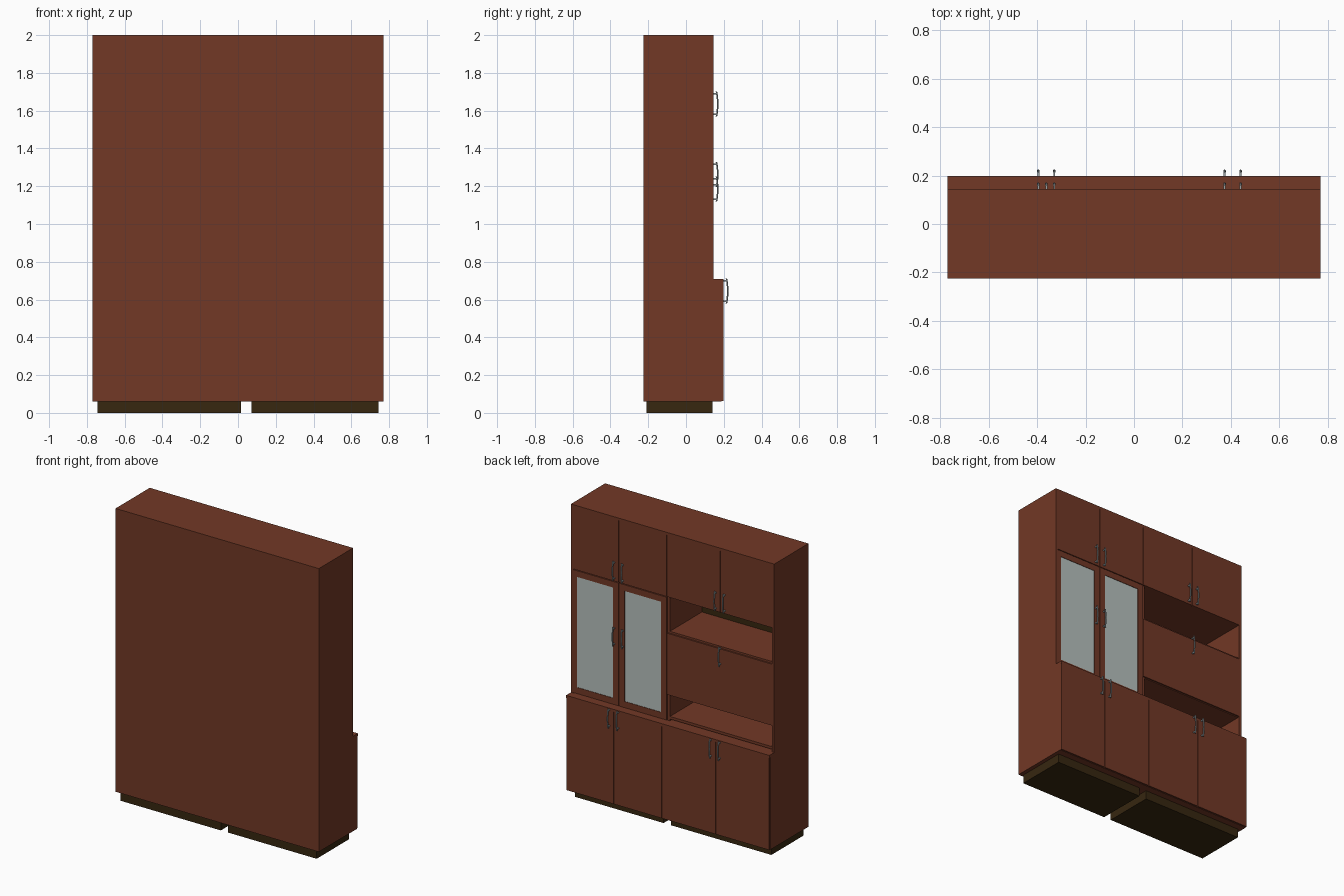
import bpy, bmesh, math
from mathutils import Vector

if "Cube" in bpy.data.objects:
    bpy.data.objects.remove(bpy.data.objects["Cube"])


def material(name, rgb):
    m = bpy.data.materials.new(name)
    m.diffuse_color = (*rgb, 1)
    m.use_nodes = True
    m.node_tree.nodes["Principled BSDF"].inputs["Base Color"].default_value = m.diffuse_color
    return m


WOOD = material("red_brown_wood", (0.168, 0.040, 0.019))
DARK = material("dark_olive_brown", (0.038, 0.020, 0.005))
GLASS = material("pale_grey_glass", (0.47, 0.53, 0.51))
METAL = material("grey_metal", (0.32, 0.36, 0.37))


def finish(name, bm, mat):
    bmesh.ops.recalc_face_normals(bm, faces=bm.faces)
    me = bpy.data.meshes.new(name)
    bm.to_mesh(me)
    bm.free()
    me.materials.append(mat)
    ob = bpy.data.objects.new(name, me)
    bpy.context.collection.objects.link(ob)
    return ob


def add_box(bm, x0, x1, y0, y1, z0, z1):
    vs = bmesh.ops.create_cube(bm, size=1)["verts"]
    for v in vs:
        v.co = Vector((x0 if v.co.x < 0 else x1, y0 if v.co.y < 0 else y1,
                       z0 if v.co.z < 0 else z1))


def box(name, x0, x1, y0, y1, z0, z1, mat=WOOD):
    bm = bmesh.new()
    add_box(bm, x0, x1, y0, y1, z0, z1)
    return finish(name, bm, mat)


W, MID, T = 0.77, 0.045, 0.018     # half width, dividing line, board thickness
BACK, UP, LOW = -0.225, 0.135, 0.188   # back, upper and lower carcass fronts
UP_D, LOW_D = 0.145, 0.198         # door fronts
BASE, COUNTER, TOP = 0.06, 0.71, 2.0
G = 0.002                          # half gap between doors

# Carcass boards
box("back_panel", -W, W, BACK, BACK + 0.01, BASE, TOP)
box("top_board", -W, W, BACK, UP_D, TOP - T, TOP)
box("bottom_board", -W, W, BACK, LOW, BASE, BASE + T)
box("counter_board", -W, W, BACK, LOW_D, COUNTER - T, COUNTER)
for name, x in (("left_side", -W), ("right_side", W - T),
                ("divider_left", MID - T), ("divider_right", MID)):
    box(name + "_upper", x, x + T, BACK, UP_D if "side" in name else UP, COUNTER, TOP)
    box(name + "_lower", x, x + T, BACK, LOW, BASE, COUNTER)

# Inner shelves
for i, z in enumerate((0.722, 0.885, 1.305, 1.56)):
    box(f"open_side_shelf_{i}", -W + T, MID - T, BACK, UP, z, z + T)
box("glass_side_shelf", MID + T, W - T, BACK, UP, 1.54, 1.54 + T)
# Dark linings at the back of the two open niches
for i, (z0, z1) in enumerate(((0.74, 0.885), (1.323, 1.56))):
    box(f"niche_lining_{i}", -W + T, MID - T, BACK + 0.01, BACK + 0.014, z0, z1, DARK)

# Plinths
box("plinth_left", -0.745, 0.017, -0.21, 0.14, 0, BASE, DARK)
box("plinth_right", 0.072, 0.743, -0.21, 0.14, 0, BASE, DARK)


def framed_door(name, x0, x1, z0, z1, f=0.042):
    bm = bmesh.new()
    add_box(bm, x0, x0 + f, UP, UP_D, z0, z1)
    add_box(bm, x1 - f, x1, UP, UP_D, z0, z1)
    add_box(bm, x0 + f, x1 - f, UP, UP_D, z0, z0 + f)
    add_box(bm, x0 + f, x1 - f, UP, UP_D, z1 - f, z1)
    finish(name + "_frame", bm, WOOD)
    box(name + "_pane", x0 + f, x1 - f, UP + 0.002, UP_D - 0.003, z0 + f, z1 - f, GLASS)


def handle(name, x, y, z):
    """Bowed vertical bar on two round posts, centred at height z."""
    bm = bmesh.new()
    n, half, rings = 8, 0.066, []
    for i in range(n + 1):
        t = -1 + 2 * i / n
        yc = y + 0.016 + 0.007 * (1 - t * t)
        rings.append([bm.verts.new((x + 0.005 * math.cos(a), yc + 0.004 * math.sin(a), z + half * t))
                      for a in [k * math.tau / 8 for k in range(8)]])
    for a, b in zip(rings, rings[1:]):
        for k in range(8):
            bm.faces.new((a[k], a[(k + 1) % 8], b[(k + 1) % 8], b[k]))
    bm.faces.new(rings[0])
    bm.faces.new(rings[-1])
    for s in (-1, 1):
        add_box(bm, x - 0.004, x + 0.004, y - 0.002, y + 0.018,
                z + s * 0.054 - 0.004, z + s * 0.054 + 0.004)
    finish(name, bm, METAL)


# Door pairs, with handles beside each pair's meeting line
for side, a, b in (("open_side", -W, MID), ("glass_side", MID, W)):
    c = (a + b) / 2
    for leaf, x0, x1, hx in (("a", a, c, c - 0.033), ("b", c, b, c + 0.033)):
        tag = f"{side}_{leaf}"
        x0, x1 = x0 + G, x1 - G
        box(f"top_door_{tag}", x0, x1, UP, UP_D, 1.56, TOP - 0.012)
        box(f"base_door_{tag}", x0, x1, LOW, LOW_D, BASE + 0.002, COUNTER - 0.003)
        handle(f"top_handle_{tag}", hx, UP_D, 1.635)
        handle(f"base_handle_{tag}", hx, LOW_D, 0.645)
        if side == "glass_side":
            framed_door(f"glass_door_{tag}", x0, x1, COUNTER + 0.004, 1.555)
            handle(f"glass_handle_{tag}", hx, UP_D, 1.185)

# Drop-down flap between the niches
cx = (MID - W) / 2
box("flap_door", -W + G, MID - G, UP, UP_D, 0.89, 1.31)
handle("flap_handle", cx, UP_D, 1.262)
